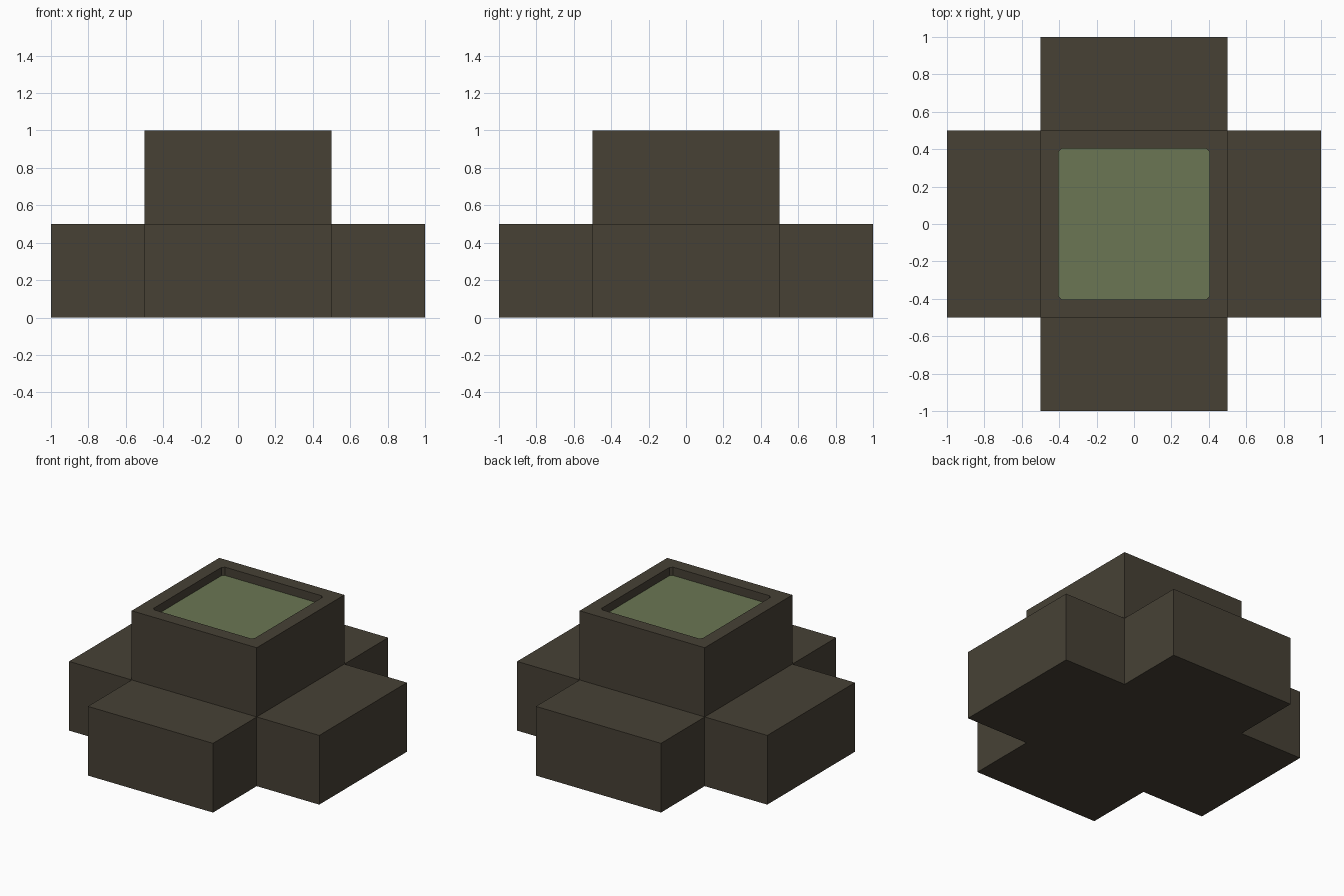
import bpy, bmesh
from mathutils import Matrix, Vector
import math

if "Cube" in bpy.data.objects:
    bpy.data.objects.remove(bpy.data.objects["Cube"])


def material(name, color):
    mat = bpy.data.materials.new(name)
    mat.diffuse_color = (*color, 1)
    mat.use_nodes = True
    mat.node_tree.nodes["Principled BSDF"].inputs["Base Color"].default_value = mat.diffuse_color
    return mat


def ring(bm, points, z):
    """Repeat a few outline points around the four sides at height z."""
    verts = []
    for k in range(4):
        turn = Matrix.Rotation(k * math.pi / 2, 3, 'Z')
        verts += [bm.verts.new(turn @ Vector((x, y, z))) for x, y in points]
    return verts


def walls(bm, low, high):
    n = len(low)
    for i in range(n):
        j = (i + 1) % n
        bm.faces.new((low[i], low[j], high[j], high[i]))


def finish(bm, name, mat):
    bmesh.ops.recalc_face_normals(bm, faces=bm.faces)
    mesh = bpy.data.meshes.new(name)
    bm.to_mesh(mesh)
    bm.free()
    mesh.materials.append(mat)
    bpy.context.collection.objects.link(bpy.data.objects.new(name, mesh))


dark = material("dark_brown", (0.063, 0.053, 0.036))
green = material("moss_green", (0.146, 0.183, 0.088))

H, C = 0.404, 0.018            # recess half width and corner chamfer
HOLE = [(H, C - H), (H, H - C)]
FLOOR = 0.94                   # height of the recessed panel

# Cross-shaped base with four arms
bm = bmesh.new()
cross = [(0.5, -0.5), (1, -0.5), (1, 0.5)]
bottom = ring(bm, cross, 0)
step = ring(bm, cross, 0.5)
bm.faces.new(bottom[::-1])
walls(bm, bottom, step)
for k in range(4):
    bm.faces.new([step[(3 * k + i) % 12] for i in range(4)])

# Central tower
top = ring(bm, [(0.5, -0.5)], 1)
walls(bm, step[::3], top)

# Rim and recess with chamfered corners
lip = ring(bm, HOLE, 1)
floor = ring(bm, HOLE, FLOOR)
for k in range(4):
    n = (k + 1) % 4
    bm.faces.new((top[k], top[n], lip[2 * k + 1], lip[2 * k]))
    bm.faces.new((top[n], lip[2 * n], lip[2 * k + 1]))
walls(bm, floor, lip)
finish(bm, "stepped_body", dark)

# Green panel at the bottom of the recess
bm = bmesh.new()
bm.faces.new(ring(bm, HOLE, FLOOR))
bm.normal_update()
finish(bm, "recessed_panel", green)
panel = bpy.data.objects["recessed_panel"].data
if panel.polygons[0].normal.z < 0:
    panel.flip_normals()
